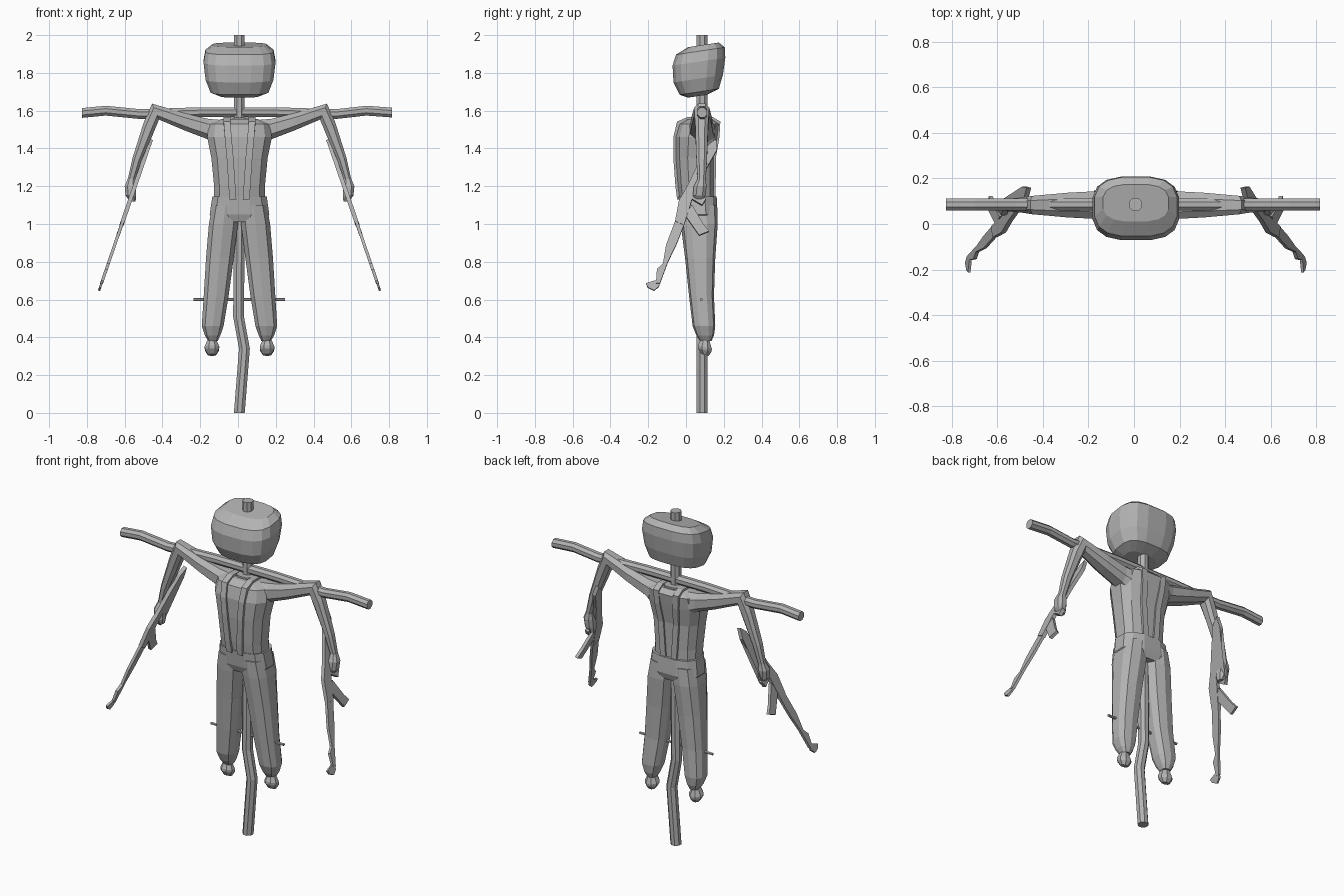
import bpy, bmesh, math
from mathutils import Vector

CX = 0.008   # symmetry plane of the figure
grey = bpy.data.materials.new("plain grey")
grey.diffuse_color = (0.45, 0.45, 0.45, 1)


def make(name, bm):
    bmesh.ops.recalc_face_normals(bm, faces=bm.faces)
    me = bpy.data.meshes.new(name)
    bm.to_mesh(me)
    bm.free()
    me.materials.append(grey)
    ob = bpy.data.objects.new(name, me)
    bpy.context.collection.objects.link(ob)
    return ob


def loft(name, rings):
    """Skin a list of equal-length point rings and cap both ends."""
    bm = bmesh.new()
    vs = [[bm.verts.new(p) for p in r] for r in rings]
    n = len(vs[0])
    for a, b in zip(vs, vs[1:]):
        for i in range(n):
            j = (i + 1) % n
            bm.faces.new((a[i], a[j], b[j], b[i]))
    bm.faces.new(vs[0])
    bm.faces.new(vs[-1])
    return make(name, bm)


def ring(c, u, v, n=8, p=1.0):
    """Superellipse ring around c with half axes u and v."""
    c, u, v = Vector(c), Vector(u), Vector(v)
    out = []
    for i in range(n):
        t = 2 * math.pi * (i + 0.5) / n
        cs, sn = math.cos(t), math.sin(t)
        out.append(c + u * math.copysign(abs(cs) ** p, cs)
                   + v * math.copysign(abs(sn) ** p, sn))
    return out


def level(z, x0, x1, y0, y1, n=12, p=0.75, shear=0.0):
    pts = ring(((x0 + x1) / 2, (y0 + y1) / 2, z),
               ((x1 - x0) / 2, 0, 0), (0, (y1 - y0) / 2, 0), n, p)
    for q in pts:
        q.z += shear * (q.y - 0.07)
    return pts


def prism(name, outline, half, s):
    """Rifle part: side outline (y, z) laid in the tilted rifle plane."""
    bm = bmesh.new()
    nrm = Vector((0.946, 0, 0.324)) * half
    sides = []
    for k in (-1, 1):
        row = []
        for y, z in outline:
            q = Vector((0.465 + (1.46 - z) * 0.343, y, z)) + nrm * k
            row.append(bm.verts.new((CX + s * q.x, q.y, q.z)))
        sides.append(row)
    a, b = sides
    n = len(a)
    for i in range(n):
        j = (i + 1) % n
        bm.faces.new((a[i], a[j], b[j], b[i]))
    caps = [bm.faces.new(a), bm.faces.new(b)]
    bmesh.ops.triangulate(bm, faces=caps)
    return make(name, bm)


# Upright pole with a bend, crossbar and thin knee stick
loft("upright_pole", [ring((x, 0.085, z), (0.031, 0, 0), (0, 0.031, 0))
     for x, z in [(0.007, 0), (0.034, 0.34), (0.003, 0.51), (0.007, 1.0), (0.007, 2.0)]])
loft("crossbar", [ring((x, 0.085, z), (0, 0.028, 0), (0, 0, 0.028))
     for x, z in [(-0.825, 1.588), (-0.70, 1.6), (-0.52, 1.582), (-0.2, 1.592),
                  (0.2, 1.592), (0.52, 1.582), (0.68, 1.6), (0.815, 1.59)]])
loft("knee_stick", [ring((x, 0.08, 0.6), (0, 0.008, 0), (0, 0, 0.008), 6)
     for x in (-0.235, 0.25)])

# Pumpkin-like head, tipped forward
loft("head", [level(z, CX - h, CX + h, a, b, 16, 0.68, 0.15) for z, h, a, b in [
    (1.678, 0.10, 0.01, 0.11), (1.70, 0.155, -0.035, 0.175), (1.77, 0.182, -0.068, 0.197),
    (1.86, 0.193, -0.073, 0.210), (1.915, 0.183, -0.055, 0.207), (1.945, 0.145, 0.01, 0.175)]])

# Shirt body, collar and trouser top
loft("torso", [level(z, CX - h, CX + h, a, b) for z, h, a, b in [
    (1.12, 0.138, -0.035, 0.15), (1.2, 0.138, -0.047, 0.15), (1.35, 0.153, -0.058, 0.152),
    (1.46, 0.176, -0.06, 0.172), (1.53, 0.165, -0.042, 0.183), (1.555, 0.10, 0.0, 0.155)]])
loft("collar", [level(z, CX - h, CX + h, 0.02, 0.15, 8)
                for z, h in [(1.5, 0.075), (1.565, 0.06)]])
loft("trouser_top", [level(z, CX - h, CX + h, a, b) for z, h, a, b in [
    (1.01, 0.13, -0.015, 0.155), (1.05, 0.162, -0.032, 0.17), (1.145, 0.148, -0.042, 0.165)]])

for s, side in ((-1, "left"), (1, "right")):
    # Shoulder straps running over the torso front and back
    loft(side + "_strap", [
        [(CX + s * (x + i * 0.018), y + j * 0.007 * ny, z + j * 0.007 * nz)
         for i, j in ((-1, -1), (1, -1), (1, 1), (-1, 1))]
        for x, y, z, ny, nz in [
            (0.035, -0.04, 1.13, -1, 0), (0.04, -0.049, 1.2, -1, 0), (0.05, -0.06, 1.35, -1, 0),
            (0.06, -0.06, 1.46, -1, 0), (0.066, -0.04, 1.535, -1, 1), (0.066, 0.01, 1.56, 0, 1),
            (0.066, 0.14, 1.56, 0, 1), (0.066, 0.175, 1.535, 1, 1), (0.06, 0.17, 1.46, 1, 0),
            (0.05, 0.151, 1.35, 1, 0), (0.035, 0.15, 1.13, 1, 0)]])

    # Sleeve from shoulder over the elbow to the wrist: outer and inner edge points
    rings = []
    for ox, oz, ix, iz, hy in [
            (0.10, 1.555, 0.15, 1.43, 0.075), (0.165, 1.56, 0.168, 1.445, 0.065),
            (0.30, 1.592, 0.285, 1.49, 0.058), (0.464, 1.64, 0.425, 1.55, 0.043),
            (0.507, 1.545, 0.462, 1.46, 0.036), (0.568, 1.35, 0.52, 1.33, 0.03),
            (0.593, 1.235, 0.558, 1.215, 0.022)]:
        c = (CX + s * (ox + ix) / 2, 0.083, (oz + iz) / 2)
        rings.append(ring(c, (s * (ox - ix) / 2, 0, (oz - iz) / 2), (0, hy, 0), 8, 0.8))
    loft(side + "_arm", rings)

    # Fist
    loft(side + "_hand", [ring((CX + s * x, y, z), (h, 0, 0), (0, d, 0), 8, 0.8)
         for x, y, z, h, d in [(0.573, 0.083, 1.24, 0.02, 0.022), (0.578, 0.075, 1.2, 0.032, 0.036),
                               (0.575, 0.07, 1.15, 0.03, 0.036), (0.565, 0.07, 1.12, 0.016, 0.022)]])

    # Trouser leg and stub foot
    legs = [(1.1, 0.002, 0.146, -0.036, 0.165), (1.0, 0.005, 0.165, -0.028, 0.168),
            (0.82, 0.028, 0.18, -0.005, 0.155), (0.62, 0.055, 0.192, 0.016, 0.148),
            (0.46, 0.082, 0.202, 0.035, 0.155), (0.41, 0.10, 0.185, 0.055, 0.148),
            (0.38, 0.115, 0.167, 0.075, 0.135)]
    loft(side + "_leg", [level(z, CX + s * i, CX + s * o, a, b, 10) for z, i, o, a, b in legs])
    loft(side + "_foot", [level(z, CX + s * 0.146 - h, CX + s * 0.146 + h, a, b, 8, 1, -0.25)
         for z, h, a, b in [(0.40, 0.022, 0.08, 0.125), (0.355, 0.042, 0.06, 0.14),
                            (0.34, 0.04, 0.06, 0.138), (0.315, 0.024, 0.08, 0.122)]])

    # Rifle: stock with grip, barrel, curved magazine and muzzle sight
    prism(side + "_rifle_stock", [
        (0.159, 1.448), (0.164, 1.39), (0.10, 1.278), (0.06, 1.183), (0.106, 1.13),
        (0.085, 1.098), (0.032, 1.13), (0.01, 1.056), (-0.011, 0.992), (-0.058, 1.013),
        (-0.037, 1.125), (0.01, 1.204), (0.064, 1.316), (0.117, 1.416)], 0.011, s)
    prism(side + "_rifle_barrel", [
        (-0.011, 0.992), (-0.053, 0.886), (-0.095, 0.80), (-0.138, 0.684), (-0.159, 0.684),
        (-0.154, 0.759), (-0.122, 0.79), (-0.106, 0.886), (-0.058, 1.013)], 0.008, s)
    prism(side + "_rifle_magazine", [
        (-0.005, 1.045), (0.032, 1.10), (0.064, 1.045), (0.09, 1.0), (0.122, 0.96),
        (0.069, 0.939), (0.032, 0.992)], 0.009, s)
    prism(side + "_rifle_sight", [
        (-0.212, 0.684), (-0.164, 0.70), (-0.138, 0.69), (-0.143, 0.668),
        (-0.17, 0.647), (-0.202, 0.663)], 0.006, s)
